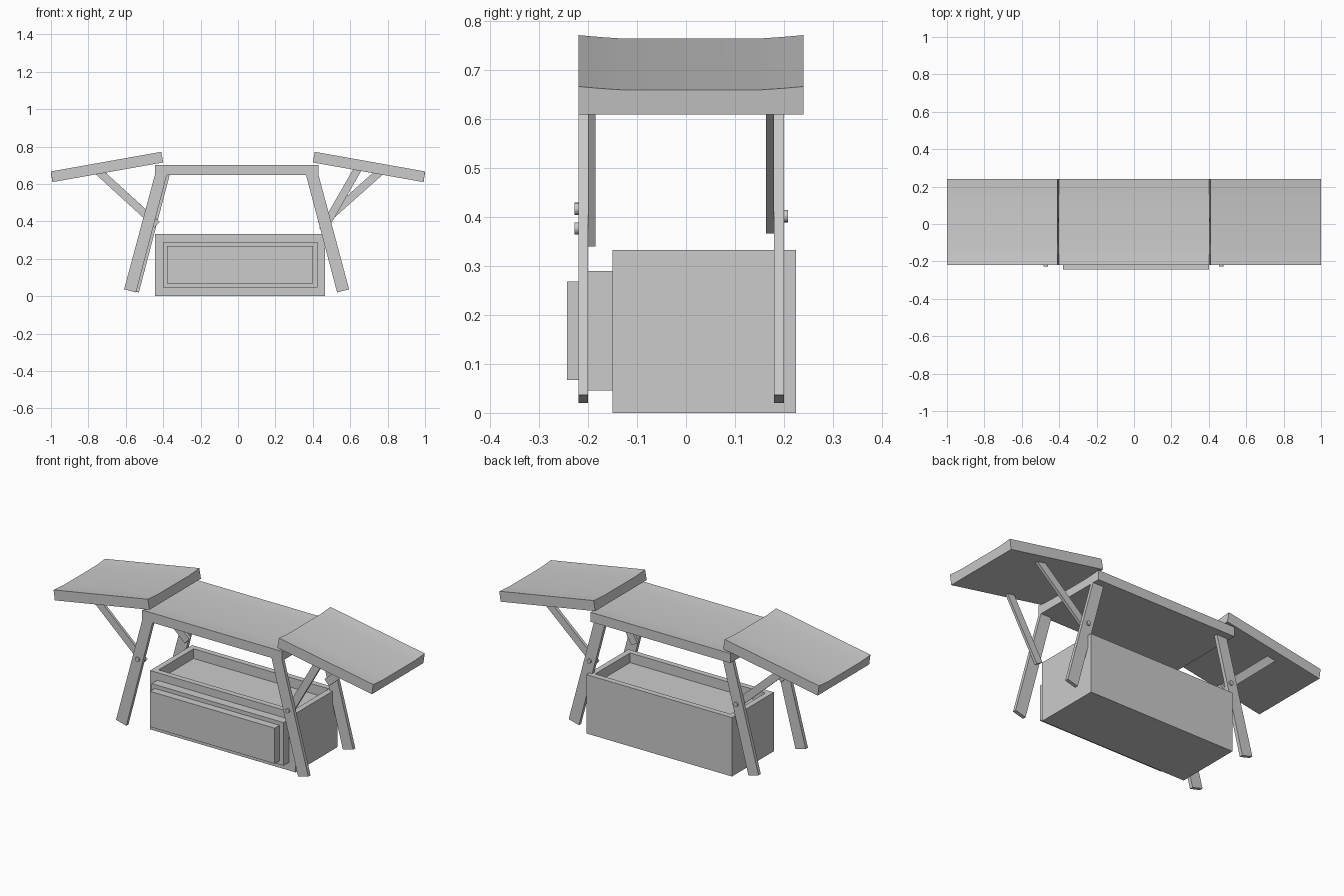
import bpy, bmesh
from mathutils import Vector, Matrix

if "Cube" in bpy.data.objects:
    bpy.data.objects.remove(bpy.data.objects["Cube"])


def finish(name, bm):
    bmesh.ops.recalc_face_normals(bm, faces=bm.faces)
    me = bpy.data.meshes.new(name)
    bm.to_mesh(me)
    bm.free()
    ob = bpy.data.objects.new(name, me)
    bpy.context.collection.objects.link(ob)
    return ob


def loft(name, ring_a, ring_b):
    """Solid between two matching closed outlines."""
    bm = bmesh.new()
    a = [bm.verts.new(p) for p in ring_a]
    b = [bm.verts.new(p) for p in ring_b]
    n = len(a)
    for i in range(n):
        j = (i + 1) % n
        bm.faces.new((a[i], a[j], b[j], b[i]))
    bm.faces.new(a[::-1])
    bm.faces.new(b)
    return finish(name, bm)


def prism(name, outline, y0, y1):
    """Front-view (x, z) outline extruded along y."""
    return loft(name, [(x, y0, z) for x, z in outline],
                [(x, y1, z) for x, z in outline])


def box(name, x0, x1, y0, y1, z0, z1):
    return prism(name, [(x0, z0), (x1, z0), (x1, z1), (x0, z1)], y0, y1)


# Dished top profile: (y, rise above the flat middle)
DISH = [(-.22, .007), (-.175, .003), (-.13, 0), (.15, 0), (.195, .003), (.24, .007)]


def slab(name, ends):
    """Dished board; each end is (x top, z top, x bottom, z bottom)."""
    rings = [[(xt, y, zt + d) for y, d in DISH] + [(xb, .24, zb), (xb, -.22, zb)]
             for xt, zt, xb, zb in ends]
    ob = loft(name, *rings)
    bpy.ops.object.select_all(action='DESELECT')
    bpy.context.view_layer.objects.active = ob
    ob.select_set(True)
    bpy.ops.object.shade_smooth_by_angle(angle=.5)
    return ob


def brace(name, top, pivot, y0, y1, past=.045, w=.021):
    """Strut from a wing, through its pivot bolt and a little past it."""
    t, p = Vector(top), Vector(pivot)
    d = (p - t).normalized()
    p = p + d * past
    n = Vector((-d.y, d.x)) * w
    return prism(name, [t + n, p + n, p - n, t - n], y0, y1)


def bolt(name, x, y, z):
    bm = bmesh.new()
    bmesh.ops.create_cone(bm, cap_ends=True, segments=16, radius1=.0125, radius2=.0125,
                          depth=.014, matrix=Matrix.Translation((x, y, z))
                          @ Matrix.Rotation(1.570796, 4, 'X'))
    return finish(name, bm)


# Tabletop and tilted side wings
slab("centre_top", [(-.445, .694, -.445, .647), (.43, .694, .43, .647)])
for side, s in (("left", -1), ("right", 1)):
    slab(side + "_wing", [(s * .41, .765, s * .40, .715), (s * 1.0, .66, s * .992, .61)])

# Splayed legs, cut level under the top
leg_left = [(-.444, .65), (-.38, .65), (-.545, .02), (-.609, .037)]
leg_left_back = [(x + .015, z) for x, z in leg_left]
leg_right = [(.363, .65), (.43, .65), (.594, .037), (.53, .02)]
for pos, y0, y1, left in (("front", -.22, -.20, leg_left), ("back", .18, .20, leg_left_back)):
    prism(pos + "_left_leg", left, y0, y1)
    prism(pos + "_right_leg", leg_right, y0, y1)

# Wing braces with their pivot bolts
FRONT, BACK = (-.20, -.185), (.163, .18)
for name, top, pivot, ys in (
        ("front_left", (-.755, .675), (-.472, .417), FRONT),
        ("back_left", (-.755, .675), (-.455, .402), BACK),
        ("front_right", (.652, .70), (.467, .377), FRONT),
        ("back_right", (.765, .67), (.463, .402), BACK)):
    brace(name + "_brace", top, pivot, *ys, past=.03)
    bolt(name + "_bolt", pivot[0], -.221 if ys is FRONT else .201, pivot[1])

# Storage box with a shallow recess in its top
bm = bmesh.new()
bmesh.ops.create_cube(bm, size=1, matrix=Matrix.Translation((.01, .0375, .1665))
                      @ Matrix.Diagonal((.91, .375, .333, 1)))
top = max(bm.faces, key=lambda f: f.calc_center_median().z)
bmesh.ops.inset_region(bm, faces=[top], thickness=.045)
inner = bmesh.ops.extrude_face_region(bm, geom=[top])
bmesh.ops.translate(bm, vec=(0, 0, -.055),
                    verts=[v for v in inner["geom"] if isinstance(v, bmesh.types.BMVert)])
if top.is_valid:
    bmesh.ops.delete(bm, geom=[top], context='FACES_ONLY')
finish("storage_box", bm)

# Stepped drawer front
box("drawer_body", -.40, .425, -.20, -.15, .046, .29)
box("drawer_front", -.38, .40, -.243, -.20, .067, .268)
